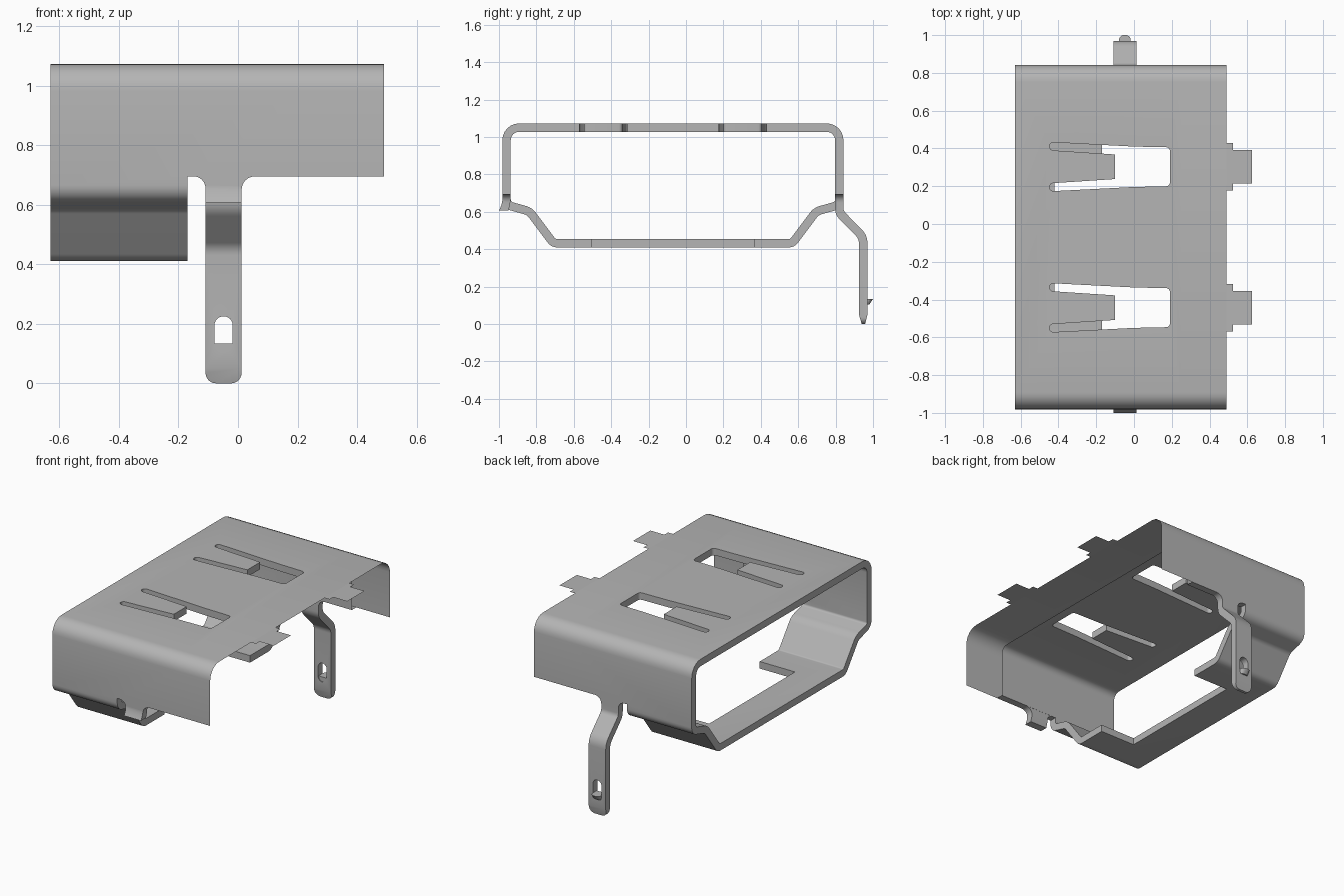
import bpy, bmesh, math
from mathutils import Vector, Matrix

cube = bpy.data.objects.get("Cube")
if cube:
    bpy.data.objects.remove(cube)

steel = bpy.data.materials.new("grey_steel")
steel.use_nodes = True
GREY = (0.46, 0.46, 0.46, 1)
steel.diffuse_color = GREY
steel.node_tree.nodes["Principled BSDF"].inputs["Base Color"].default_value = GREY

MID = -0.07                      # middle of the shell in y
THICK = 0.045
BACK, OPEN, FRONT = -0.63, 0.25, 0.49   # x of closed rim, inner skin end, outer skin end
TOP, HEM, SLIT = 1.073, 0.695, -0.17    # roof, wall hem, end of the lower band
SEG = 6


def cross(a, b):
    return a.x * b.y - a.y * b.x


def rounded(corners):
    """Outline from (u, v, radius) corners, each filleted."""
    out, n = [], len(corners)
    for i, (u, v, r) in enumerate(corners):
        p = Vector((u, v))
        if r == 0:
            out.append(p)
            continue
        a, b = Vector(corners[i - 1][:2]), Vector(corners[(i + 1) % n][:2])
        d1, d2 = (a - p).normalized(), (b - p).normalized()
        ang = math.acos(max(-1, min(1, d1.dot(d2))))
        centre = p + (d1 + d2).normalized() * r / math.sin(ang / 2)
        start = p + d1 * r / math.tan(ang / 2) - centre
        sweep = (math.pi - ang) * (1 if cross(p - a, b - p) > 0 else -1)
        for k in range(SEG + 1):
            out.append(centre + Matrix.Rotation(sweep * k / SEG, 2) @ start)
    return out


def inset(corners, t):
    """Offset a counter-clockwise corner list inwards by t."""
    out, n = [], len(corners)
    for i, (u, v, r) in enumerate(corners):
        p = Vector((u, v))
        e1 = (p - Vector(corners[i - 1][:2])).normalized()
        e2 = (Vector(corners[(i + 1) % n][:2]) - p).normalized()
        n1, n2 = Vector((-e1.y, e1.x)), Vector((-e2.y, e2.x))
        q = p + (n1 + n2) * t / (1 + n1.dot(n2))
        out.append((q.x, q.y, max(0.015, r - t if cross(e1, e2) > 0 else r + t)))
    return out


def finish(bm, name, recalc=True):
    if recalc:
        bmesh.ops.recalc_face_normals(bm, faces=bm.faces)
    me = bpy.data.meshes.new(name)
    bm.to_mesh(me)
    bm.free()
    me.materials.append(steel)
    ob = bpy.data.objects.new(name, me)
    bpy.context.collection.objects.link(ob)
    return ob


def prism(name, pts, axis, lo, hi):
    """Closed prism: outline in the plane across axis, from lo to hi."""
    place = {"x": lambda p, w: (w, p[0], p[1]),
             "y": lambda p, w: (p[0], w, p[1]),
             "z": lambda p, w: (p[0], p[1], w)}[axis]
    bm = bmesh.new()
    rings = [[bm.verts.new(place(p, w)) for p in pts] for w in (lo, hi)]
    bm.faces.new(rings[0])
    bm.faces.new(rings[1])
    for i in range(len(pts)):
        j = i - 1
        bm.faces.new((rings[0][j], rings[0][i], rings[1][i], rings[1][j]))
    return finish(bm, name)


def box(name, x0, x1, y0, y1, z0, z1):
    return prism(name, [(x0, y0), (x1, y0), (x1, y1), (x0, y1)], "z", z0, z1)


def carve(ob, cutters, operation="DIFFERENCE"):
    """Apply booleans to ob and discard the cutters."""
    for c in cutters:
        c.hide_render = True
        m = ob.modifiers.new("cut", "BOOLEAN")
        m.operation, m.solver, m.object = operation, "EXACT", c
    dg = bpy.context.evaluated_depsgraph_get()
    me = bpy.data.meshes.new_from_object(ob.evaluated_get(dg))
    ob.modifiers.clear()
    ob.data = me
    for c in cutters:
        bpy.data.objects.remove(c)


def smooth(ob):
    bpy.ops.object.select_all(action="DESELECT")
    ob.select_set(True)
    bpy.context.view_layer.objects.active = ob
    bpy.ops.object.shade_smooth_by_angle(angle=math.radians(30))


# Shell section: roof, walls, and the stepped floor, mirrored about MID
half = [(0.912, TOP, 0.09), (0.912, 0.62, 0.06), (0.78, 0.583, 0.05), (0.65, 0.41, 0.06)]
section = ([(MID + v, z, r) for v, z, r in half[:1]]
           + [(MID - v, z, r) for v, z, r in half]
           + [(MID + v, z, r) for v, z, r in reversed(half[1:])])
outer, inner = rounded(section), rounded(inset(section, THICK))

# Double-skinned shell
bm = bmesh.new()
loops = [[bm.verts.new((x, p.x, p.y)) for p in pts]
         for pts, x in ((outer, BACK), (outer, OPEN), (inner, OPEN), (inner, BACK))]
for i in range(len(outer)):
    for k in range(4):
        a, b = loops[k], loops[(k + 1) % 4]
        bm.faces.new((a[i - 1], a[i], b[i], b[i - 1]))
shell = finish(bm, "shell")

# Spring-tongue slots in the roof, floor notch and wall hem
side = [(0.19, 0.103, 0.02), (0, 0.107, 0), (-0.447, 0.13, 0.02),
        (-0.447, 0.088, 0.02), (-0.10, 0.065, 0)]
cutters = [box("hem_cutter", SLIT, 0.4, -1.2, 1.2, 0.3, HEM),
           box("notch_cutter", -0.42, -0.1, MID - 0.435, MID + 0.435, 0.3, 0.5)]
for s in (-1, 1):
    yc = MID + s * 0.373
    slot = side + [(x, -y, r) for x, y, r in reversed(side)]
    pts = [(p.x, p.y + yc) for p in rounded(slot)]
    cutters.append(prism("slot_cutter", pts, "z", 0.95, 1.2))
carve(shell, cutters)

# The front rim stays open between the two skins
bm = bmesh.new()
bm.from_mesh(shell.data)
rim = [f for f in bm.faces if abs(f.normal.x) > 0.99 and f.calc_center_median().x > OPEN - 0.01]
bmesh.ops.delete(bm, geom=rim, context="FACES")
bm.to_mesh(shell.data)
bm.free()
smooth(shell)

# Single-skin hood continuing the roof and walls forward
arch = ([Vector((MID + 0.912, HEM))] + outer[:2 * (SEG + 1)] + [Vector((MID - 0.912, HEM))])
bm = bmesh.new()
near, far = ([bm.verts.new((x, p.x, p.y)) for p in arch] for x in (OPEN, FRONT))
for i in range(1, len(arch)):
    bm.faces.new((near[i - 1], far[i - 1], far[i], near[i]))
smooth(finish(bm, "hood", recalc=False))

# Stepped locating tabs on the hood edge
for s, label in ((-1, "front"), (1, "rear")):
    yc = MID + s * 0.373
    edge = [(FRONT, 0.125), (0.525, 0.125), (0.525, 0.088), (0.625, 0.088)]
    bm = bmesh.new()
    bm.faces.new([bm.verts.new((x, yc + k * w, TOP))
                  for k, pts in ((-1, edge), (1, edge[::-1])) for x, w in pts])
    finish(bm, label + "_tab", recalc=False)


# Legs: bent side profile trimmed by a filleted front outline
def leg(name, profile, with_hole):
    ob = prism(name, rounded(profile), "x", -0.3, 0.2)
    outline = rounded([(-0.155, HEM + 0.001, 0), (-0.155, HEM, 0), (-0.109, HEM, 0.04),
                       (-0.109, 0, 0.035), (0.012, 0, 0.035), (0.012, HEM, 0.045),
                       (0.062, HEM, 0), (0.062, HEM + 0.001, 0)])
    carve(ob, [prism("outline_cutter", outline, "y", -1.3, 1.3)], "INTERSECT")
    if with_hole:
        hole = rounded([(-0.079, 0.104, 0.03), (-0.018, 0.104, 0.03),
                        (-0.018, 0.225, 0.03), (-0.079, 0.225, 0.03)])
        carve(ob, [prism("hole_cutter", hole, "y", 0.8, 1.2)])
    smooth(ob)


wall_y = MID + 0.912
leg("rear_leg",
    [(wall_y, 0.72, 0), (wall_y - THICK, 0.72, 0), (wall_y - THICK, 0.585, 0.08),
     (0.925, 0.455, 0.06), (0.925, 0.05, 0), (0.94, -0.002, 0), (0.957, -0.002, 0),
     (0.97, 0.05, 0), (0.97, 0.475, 0.10), (wall_y, 0.605, 0.04)], True)
front_y = MID - 0.912
leg("front_leg_stub",
    [(front_y, 0.72, 0), (front_y, 0.66, 0), (-0.987, 0.635, 0), (-1.0, 0.607, 0),
     (-0.95, 0.607, 0), (-0.94, 0.64, 0), (front_y + THICK, 0.72, 0)], False)

# Small catch at the bottom of the leg hole
catch = rounded([(-0.079, 0.93, 0), (-0.018, 0.93, 0), (-0.018, 1.0, 0.025), (-0.079, 1.0, 0.025)])
nub = prism("leg_catch", catch, "z", 0.104, 0.134)
for v in nub.data.vertices:
    if v.co.z < 0.11 and v.co.y > 0.96:
        v.co.y -= 0.02
smooth(nub)
